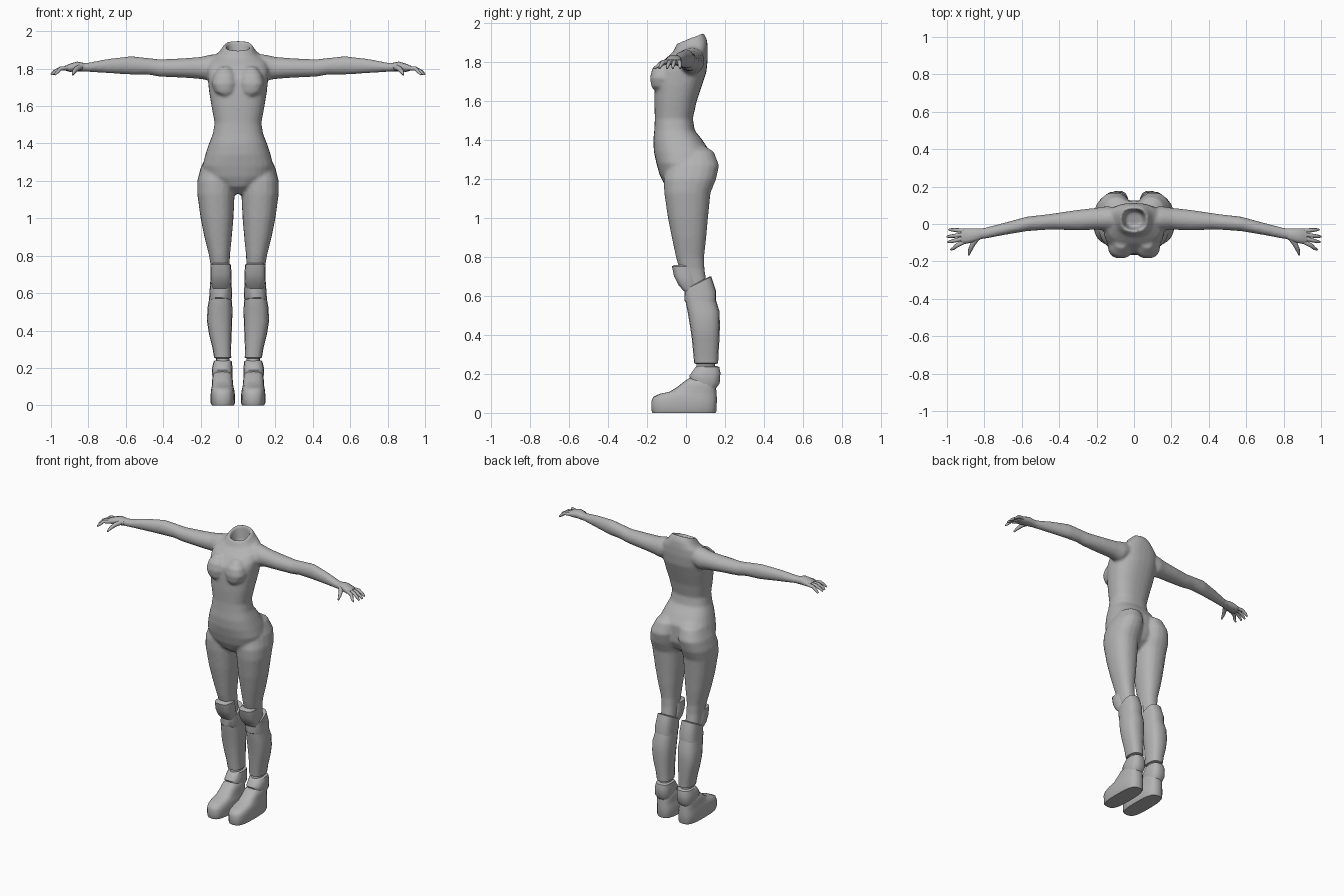
import bpy, bmesh, math
from mathutils import Vector

grey = bpy.data.materials.new("plain grey")
grey.diffuse_color = (0.45, 0.45, 0.45, 1)


def loft(bm, rings, axis="z", side=1, n=20, power=2.3):
    """Rings are (position, a0, a1, b0, b1[, tilt]): a,b = x,y for axis z and y,z for axis x."""
    loops = []
    for pos, a0, a1, b0, b1, *tilt in rings:
        t = tilt[0] if tilt else 0
        loop = []
        for i in range(n):
            c, s = math.cos(math.tau * i / n), math.sin(math.tau * i / n)
            u = math.copysign(abs(c) ** (2 / power), c) * (a1 - a0) / 2
            v = math.copysign(abs(s) ** (2 / power), s) * (b1 - b0) / 2
            a, b = (a0 + a1) / 2 + u, (b0 + b1) / 2 + v
            co = (a, b, pos + t * v) if axis == "z" else (pos, a, b)
            loop.append(bm.verts.new((co[0] * side, co[1], co[2])))
        loops.append(loop)
    for l0, l1 in zip(loops, loops[1:]):
        for i in range(n):
            j = (i + 1) % n
            bm.faces.new((l0[i], l0[j], l1[j], l1[i]))
    bm.faces.new(loops[0])
    bm.faces.new(loops[-1])


def tube(bm, points, radii, side, n=8):
    """Closed tapering tube along a few points."""
    pts = [Vector((p[0] * side, p[1], p[2])) for p in points]
    loops = []
    for k, p in enumerate(pts):
        d = (pts[min(k + 1, len(pts) - 1)] - pts[max(k - 1, 0)]).normalized()
        w = d.cross(Vector((0, 0, 1))).normalized()
        h = w.cross(d)
        loops.append([bm.verts.new(p + radii[k] * (w * math.cos(math.tau * i / n) + h * math.sin(math.tau * i / n)))
                      for i in range(n)])
    for l0, l1 in zip(loops, loops[1:]):
        for i in range(n):
            j = (i + 1) % n
            bm.faces.new((l0[i], l0[j], l1[j], l1[i]))
    bm.faces.new(loops[0])
    bm.faces.new(loops[-1])


def finish(bm, name, angle=45):
    bmesh.ops.recalc_face_normals(bm, faces=bm.faces)
    me = bpy.data.meshes.new(name)
    bm.to_mesh(me)
    bm.free()
    me.materials.append(grey)
    ob = bpy.data.objects.new(name, me)
    bpy.context.collection.objects.link(ob)
    bpy.ops.object.select_all(action="DESELECT")
    ob.select_set(True)
    bpy.context.view_layer.objects.active = ob
    bpy.ops.object.shade_smooth_by_angle(angle=math.radians(angle))
    return ob


# Body: torso, bust, thighs and arms fused into one skin
torso = [
    (1.13, -.045, .045, -.06, .05), (1.17, -.10, .10, -.11, .10),
    (1.22, -.175, .175, -.135, .125), (1.28, -.19, .19, -.152, .125),
    (1.34, -.175, .175, -.165, .125), (1.40, -.155, .155, -.168, .085),
    (1.45, -.135, .135, -.163, .045), (1.51, -.125, .125, -.16, .035),
    (1.60, -.142, .142, -.163, .055), (1.68, -.155, .155, -.162, .082),
    (1.75, -.162, .162, -.158, .105), (1.80, -.165, .165, -.135, .112, .15),
    (1.845, -.15, .15, -.105, .112, .25), (1.885, -.10, .10, -.065, .108, .35),
    (1.925, -.073, .073, -.045, .09, .4), (1.922, -.062, .062, -.034, .08, .4),
    (1.83, -.045, .045, -.015, .07, .3),
]
thigh = [
    (1.38, .035, .11, -.02, .08), (1.34, .015, .165, -.06, .143),
    (1.27, .008, .20, -.10, .17), (1.20, .012, .218, -.115, .155),
    (1.13, .018, .218, -.112, .126), (1.0, .024, .20, -.093, .113),
    (.90, .033, .18, -.073, .104), (.80, .043, .155, -.052, .093),
    (.74, .045, .145, -.035, .095), (.64, .045, .14, -.005, .11),
]
arm = [
    (.08, -.03, .09, 1.76, 1.88), (.15, -.035, .095, 1.735, 1.875),
    (.20, -.03, .087, 1.745, 1.863), (.30, -.035, .076, 1.752, 1.855),
    (.42, -.03, .058, 1.757, 1.85), (.48, -.032, .05, 1.768, 1.857),
    (.57, -.038, .04, 1.768, 1.867), (.70, -.06, .005, 1.776, 1.852),
    (.80, -.08, -.02, 1.783, 1.832), (.85, -.085, -.025, 1.785, 1.832),
]
bm = bmesh.new()
loft(bm, torso, n=28, power=2.4)
for s in (1, -1):
    loft(bm, thigh, side=s)
    loft(bm, arm, "x", side=s, power=2)
    loft(bm, [(1.655, .05, .085, -.165, -.10), (1.675, .015, .125, -.178, -.06),
              (1.72, .003, .142, -.185, -.04), (1.765, .01, .13, -.174, -.04),
              (1.81, .04, .10, -.13, -.04)], side=s, power=2.4)
body = finish(bm, "body", 180)
remesh = body.modifiers.new("fuse", "REMESH")
remesh.mode, remesh.voxel_size, remesh.use_smooth_shade = "VOXEL", 0.009, True
smooth = body.modifiers.new("soften", "SMOOTH")
smooth.factor, smooth.iterations = 0.5, 5

for s, label in ((1, "left"), (-1, "right")):
    # Hand with four fingers and a thumb
    bm = bmesh.new()
    loft(bm, [(.82, -.083, -.023, 1.785, 1.83), (.86, -.098, -.023, 1.785, 1.838),
              (.90, -.106, -.024, 1.783, 1.826), (.925, -.106, -.028, 1.79, 1.815)], "x", s, 12)
    for y0, y1, x1 in ((-.036, -.03, .99), (-.056, -.068, 1.0), (-.076, -.097, .995), (-.096, -.137, .98)):
        ym = (y0 + y1) / 2
        tube(bm, [(.91, y0, 1.803), (.95, ym, 1.80), (x1 - .015, y1 * .7 + ym * .3, 1.782), (x1, y1, 1.768)],
             (.012, .011, .009, .005), s)
    tube(bm, [(.84, -.075, 1.81), (.862, -.108, 1.80), (.876, -.138, 1.785), (.884, -.166, 1.768)],
         (.016, .014, .011, .005), s)
    finish(bm, label + "_hand", 60)

    # Shin guard
    bm = bmesh.new()
    loft(bm, [(.64, .04, .15, -.005, .135), (.585, .035, .152, -.005, .152), (.52, .03, .163, .008, .172),
              (.45, .031, .166, .02, .174), (.38, .034, .155, .03, .172), (.31, .037, .137, .037, .167),
              (.255, .036, .128, .042, .165), (.25, .05, .115, .055, .15)], side=s, n=16, power=2.6)
    finish(bm, label + "_shin")

    # Raised cuff behind the knee
    bm = bmesh.new()
    loft(bm, [(.67, .045, .138, .0, .12, .5), (.665, .035, .148, -.008, .13, .5),
              (.60, .032, .153, -.008, .155, .3), (.555, .034, .155, .0, .155, -.2),
              (.55, .045, .145, .01, .145, -.2)], side=s, n=16, power=2.8)
    finish(bm, label + "_knee_cuff", 35)

    # Knee pad
    bm = bmesh.new()
    loft(bm, [(.76, .05, .135, -.06, .03), (.752, .038, .146, -.073, .045), (.70, .034, .148, -.062, .05),
              (.655, .036, .146, -.038, .06), (.625, .046, .136, -.012, .06)], side=s, n=14, power=3.2)
    finish(bm, label + "_knee_pad", 35)

    # Ankle and flared ankle cuff
    bm = bmesh.new()
    loft(bm, [(.28, .045, .118, .055, .15), (.22, .045, .118, .05, .15), (.15, .04, .12, .03, .15)],
         side=s, n=14)
    finish(bm, label + "_ankle")
    bm = bmesh.new()
    loft(bm, [(.24, .042, .122, .058, .16), (.235, .033, .13, .048, .172), (.205, .03, .138, .026, .178),
              (.17, .028, .14, .015, .174, -.25), (.135, .036, .132, .03, .15, -.25)], side=s, n=14, power=2.8)
    finish(bm, label + "_ankle_cuff", 35)

    # Chunky boot
    bm = bmesh.new()
    loft(bm, [(0, .022, .14, -.172, .152), (.012, .016, .146, -.177, .157), (.06, .017, .146, -.178, .158),
              (.082, .02, .144, -.168, .158), (.098, .024, .141, -.135, .157), (.108, .026, .139, -.085, .156),
              (.135, .028, .138, -.042, .154), (.165, .032, .134, -.005, .15), (.18, .045, .12, .02, .14)],
         side=s, n=20, power=3)
    finish(bm, label + "_boot", 50)
